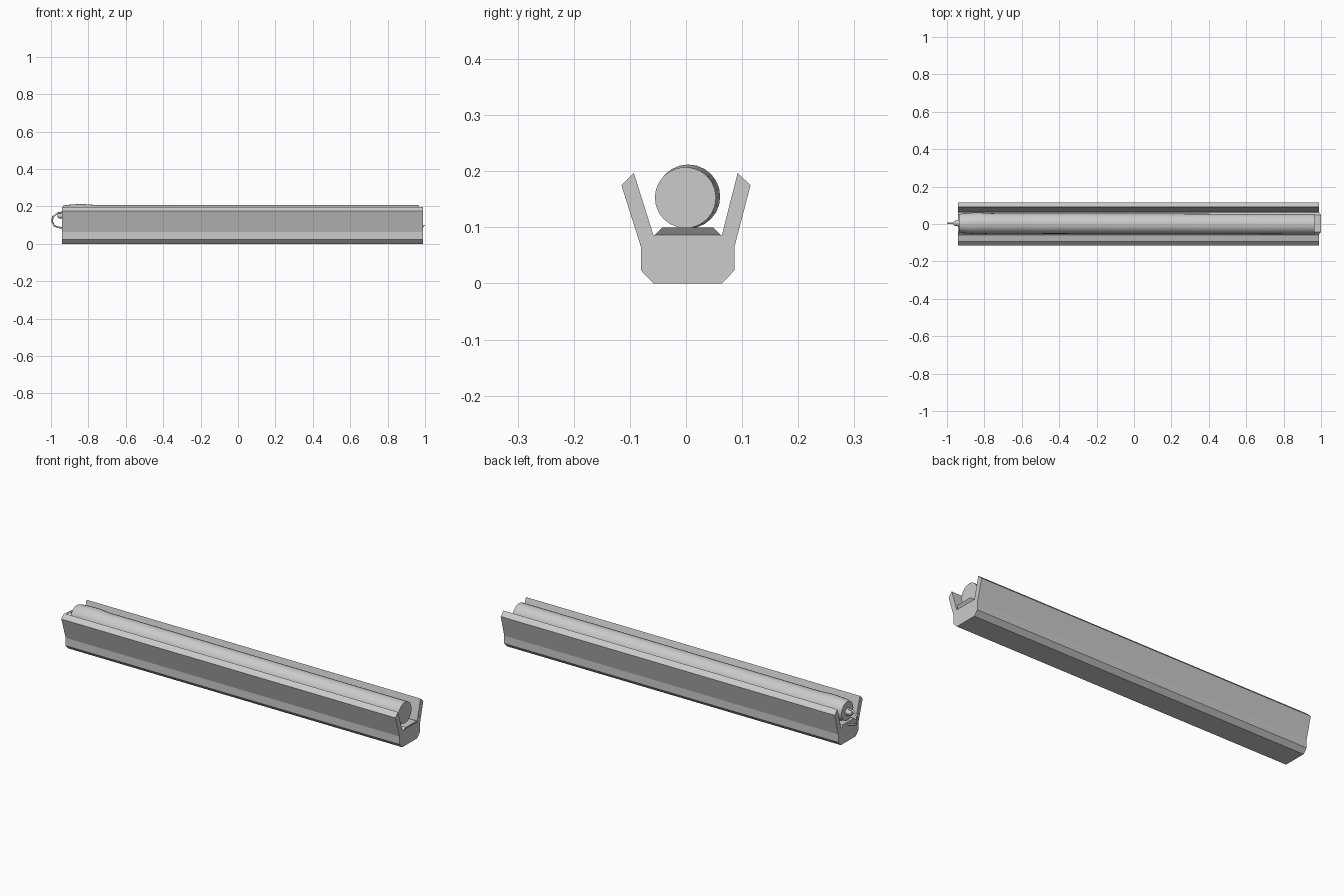
import bpy, bmesh, math
from mathutils import Vector

if "Cube" in bpy.data.objects:
    bpy.data.objects.remove(bpy.data.objects["Cube"])


def make_object(name, bm):
    bmesh.ops.recalc_face_normals(bm, faces=bm.faces)
    mesh = bpy.data.meshes.new(name)
    bm.to_mesh(mesh)
    bm.free()
    ob = bpy.data.objects.new(name, mesh)
    bpy.context.collection.objects.link(ob)
    return ob


def loft(name, rings):
    """Join matching rings of points and cap both ends."""
    bm = bmesh.new()
    loops = [[bm.verts.new(p) for p in ring] for ring in rings]
    n = len(loops[0])
    for a, b in zip(loops, loops[1:]):
        for i in range(n):
            j = (i + 1) % n
            bm.faces.new((a[i], a[j], b[j], b[i]))
    bm.faces.new(loops[0])
    bm.faces.new(loops[-1])
    return make_object(name, bm)


def smooth(ob, angle=40):
    bpy.ops.object.select_all(action='DESELECT')
    ob.select_set(True)
    bpy.context.view_layer.objects.active = ob
    bpy.ops.object.shade_smooth_by_angle(angle=math.radians(angle))


def turned(name, stations, sides):
    """Round part along x from (x, centre y, centre z, radius) stations."""
    rings = []
    for x, y, z, r in stations:
        rings.append([(x, y + r * math.cos(2 * math.pi * i / sides),
                       z + r * math.sin(2 * math.pi * i / sides))
                      for i in range(sides)])
    ob = loft(name, rings)
    smooth(ob)
    return ob


# Trough: chamfered base with two flared side walls
section = [(-0.058, 0), (0.064, 0), (0.086, 0.023), (0.086, 0.064),
           (0.115, 0.175), (0.092, 0.197), (0.064, 0.086),
           (-0.058, 0.086), (-0.093, 0.197), (-0.115, 0.175),
           (-0.080, 0.064), (-0.080, 0.023)]
loft("trough", [[(x, y, z) for y, z in section] for x in (-0.94, 0.99)])

# Bed: raised strip, its front lip overhanging the trough end
bed = [(-0.058, 0.084), (0.064, 0.084), (0.048, 0.1), (-0.042, 0.1)]
loft("tube_bed", [[(x, y, z) for y, z in bed] if x < 0 else
                  [(1.0 if z > 0.09 else 0.988, y, z) for y, z in bed]
                  for x in (-0.94, 1.0)])

# Tube: long cylinder with a swollen rear end
turned("tube", [(-0.935, 0.004, 0.155, 0.049), (-0.915, 0.004, 0.155, 0.053),
                (-0.86, 0.004, 0.155, 0.057), (-0.82, 0.004, 0.155, 0.057),
                (-0.76, 0.003, 0.153, 0.0545), (0.965, -0.001, 0.153, 0.0545)], 24)

# Rear knob
turned("rear_knob", [(-0.965, 0.004, 0.150, 0.009), (-0.957, 0.004, 0.150, 0.014),
                     (-0.947, 0.004, 0.150, 0.014), (-0.930, 0.004, 0.152, 0.022)], 12)

# Pull loop: bent rod behind the tube
curve = bpy.data.curves.new("pull_loop", 'CURVE')
curve.dimensions = '3D'
curve.bevel_depth = 0.005
curve.bevel_resolution = 1
curve.resolution_u = 4
curve.use_fill_caps = True
path = [(-0.93, 0.17), (-0.962, 0.165), (-0.99, 0.145), (-0.994, 0.12),
        (-0.983, 0.096), (-0.96, 0.088), (-0.93, 0.085)]
spline = curve.splines.new('POLY')
spline.points.add(len(path) - 1)
for point, (x, z) in zip(spline.points, path):
    point.co = (x, 0.004, z, 1)
loop = bpy.data.objects.new("pull_loop", curve)
bpy.context.collection.objects.link(loop)
